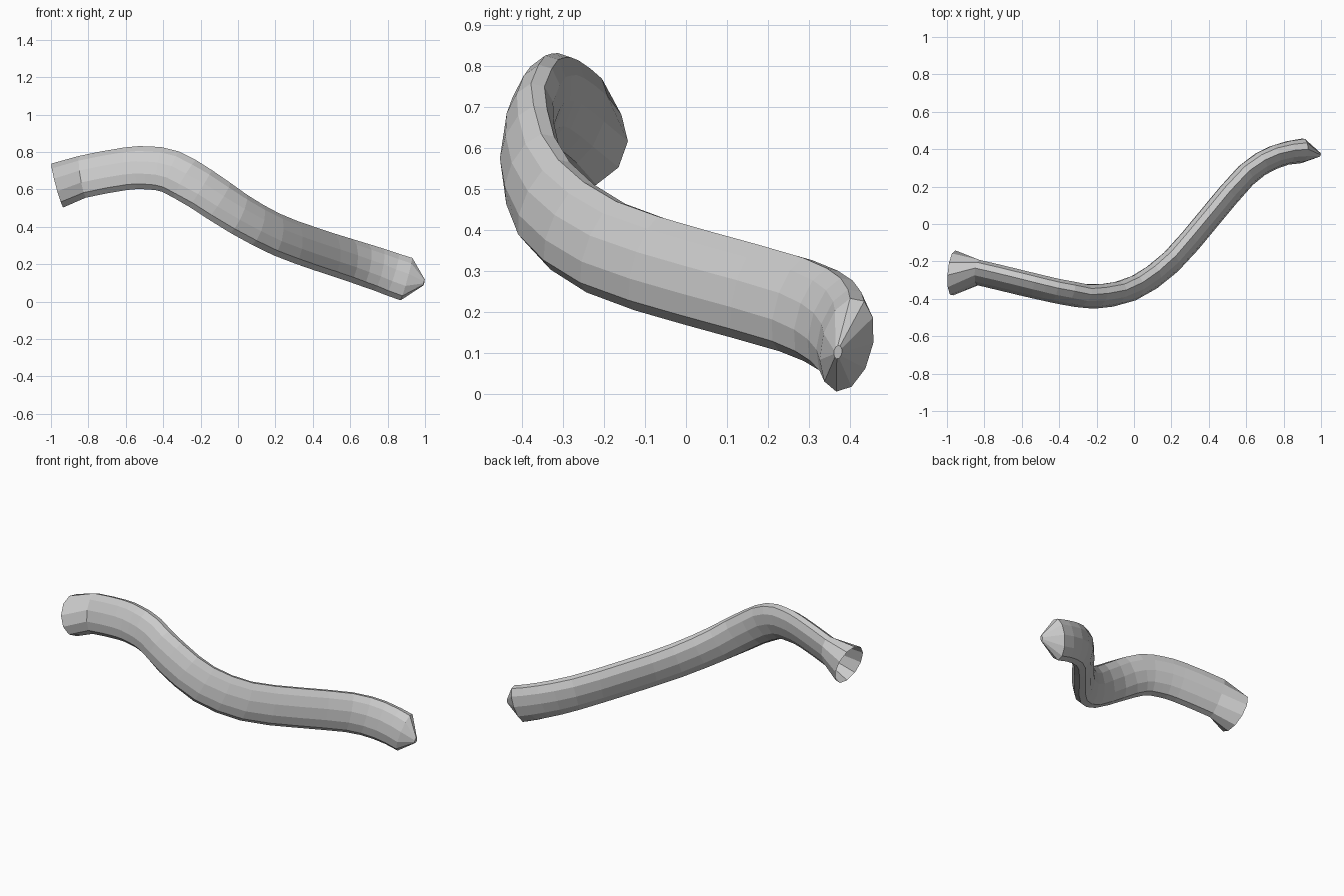
import bpy, bmesh, math
from mathutils import Vector

if "Cube" in bpy.data.objects:
    bpy.data.objects.remove(bpy.data.objects["Cube"])

SIDES = 11
# Centre path: x, y, z, roll of the oval section (degrees); first and last only steer the curve
PATH = [(-1.0, -.225, .62, 16), (-.83, -.26, .667, 18), (-.6, -.315, .71, 18),
        (-.48, -.343, .715, 17), (-.36, -.368, .695, 16), (-.2, -.387, .605, 14),
        (0, -.342, .47, 12), (.2, -.2, .36, 11), (.4, .03, .285, 11),
        (.6, .262, .22, 11), (.75, .358, .172, 11), (.9, .392, .121, 11), (1.05, .385, .085, 11)]
PATH = [Vector(p) for p in PATH]


def spline(i, t):
    """Point and tangent on the smooth path between control points i and i + 1."""
    a, b, c, d = PATH[i - 1:i + 3]
    m0, m1 = (c - a) / 2, (d - b) / 2
    p = (b * (2*t**3 - 3*t*t + 1) + m0 * (t**3 - 2*t*t + t)
         + c * (3*t*t - 2*t**3) + m1 * (t**3 - t*t))
    g = (b * (6*t*t - 6*t) + m0 * (3*t*t - 4*t + 1)
         + c * (6*t - 6*t*t) + m1 * (3*t*t - 2*t))
    return p, g.to_3d().normalized()


def ring(bm, centre, tangent, roll, half_w, half_h):
    """Oval ring square to the tangent, with a flat top."""
    side = Vector((0, 0, 1)).cross(tangent).normalized()
    up = tangent.cross(side)
    r = math.radians(roll)
    side, up = side * math.cos(r) - up * math.sin(r), up * math.cos(r) + side * math.sin(r)
    verts = []
    for k in range(SIDES):
        a = -math.pi / 2 + math.tau * k / SIDES
        verts.append(bm.verts.new(centre + side * half_w * math.cos(a) + up * half_h * math.sin(a)))
    return verts


bm = bmesh.new()
rings = []

# Round flared mouth, left open
rings.append(ring(bm, Vector((-.965, -.263, .62)), Vector((1, -.08, .27)).normalized(), 10, .122, .123))

# Flattened tube body
for i in range(1, len(PATH) - 2):
    for s in range(2):
        p, tan = spline(i, s / 2)
        rings.append(ring(bm, p.to_3d(), tan, p.w, .06, .12))
p, tan = spline(len(PATH) - 3, 1)
rings.append(ring(bm, p.to_3d(), tan, p.w, .063, .121))

# Pointed tip with a small blunt end
rings.append(ring(bm, Vector((.995, .37, .103)), Vector((1, -.15, -.2)).normalized(), 11, .01, .017))

for lo, hi in zip(rings, rings[1:]):
    for k in range(SIDES):
        n = (k + 1) % SIDES
        bm.faces.new((lo[k], lo[n], hi[n], hi[k]))
bm.faces.new(rings[-1])
bmesh.ops.recalc_face_normals(bm, faces=bm.faces)

mesh = bpy.data.meshes.new("curved_tube")
bm.to_mesh(mesh)
bm.free()
tube = bpy.data.objects.new("curved_tube", mesh)
bpy.context.collection.objects.link(tube)
